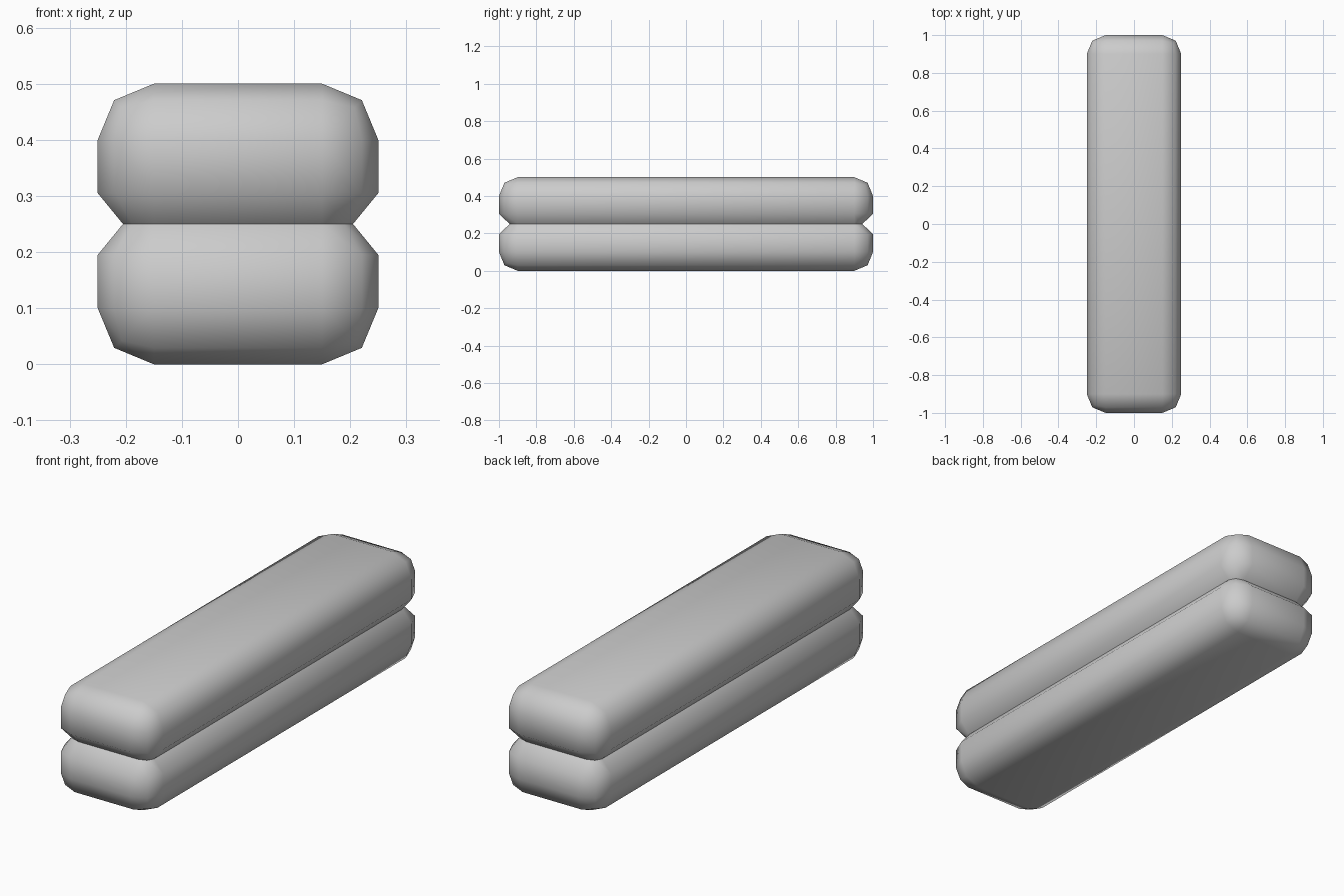
import bpy, bmesh, math
from mathutils import Matrix

if "Cube" in bpy.data.objects:
    bpy.data.objects.remove(bpy.data.objects["Cube"])

W, L, H, R = 0.5, 2.0, 0.5, 0.1
GROOVE_X, GROOVE_Y, GROOVE_H = 0.045, 0.057, 0.055

# Rounded block
bm = bmesh.new()
bmesh.ops.create_cube(bm, size=1, matrix=Matrix.Translation((0, 0, H / 2)) @ Matrix.Diagonal((W, L, H, 1)))
bmesh.ops.bevel(bm, geom=bm.edges[:], offset=R, offset_type='OFFSET', segments=2,
                profile=0.5, affect='EDGES')

# Three cuts around the middle for the groove
for z in (H / 2 - GROOVE_H, H / 2, H / 2 + GROOVE_H):
    bmesh.ops.bisect_plane(bm, geom=bm.verts[:] + bm.edges[:] + bm.faces[:],
                           plane_co=(0, 0, z), plane_no=(0, 0, 1))

# Pull the middle loop inwards, tightening the corner radius
for v in bm.verts:
    if abs(v.co.z - H / 2) < 1e-4:
        for axis, half, depth in ((0, W / 2, GROOVE_X), (1, L / 2, GROOVE_Y)):
            core = half - R
            over = abs(v.co[axis]) - core
            if over > 0:
                v.co[axis] = math.copysign(core + over * (R - depth) / R, v.co[axis])

bmesh.ops.recalc_face_normals(bm, faces=bm.faces[:])
mesh = bpy.data.meshes.new("grooved_block")
bm.to_mesh(mesh)
bm.free()
block = bpy.data.objects.new("grooved_block", mesh)
bpy.context.collection.objects.link(block)

# Smooth rounded edges, crisp groove floor
bpy.context.view_layer.objects.active = block
block.select_set(True)
bpy.ops.object.shade_smooth_by_angle(angle=math.radians(60))
